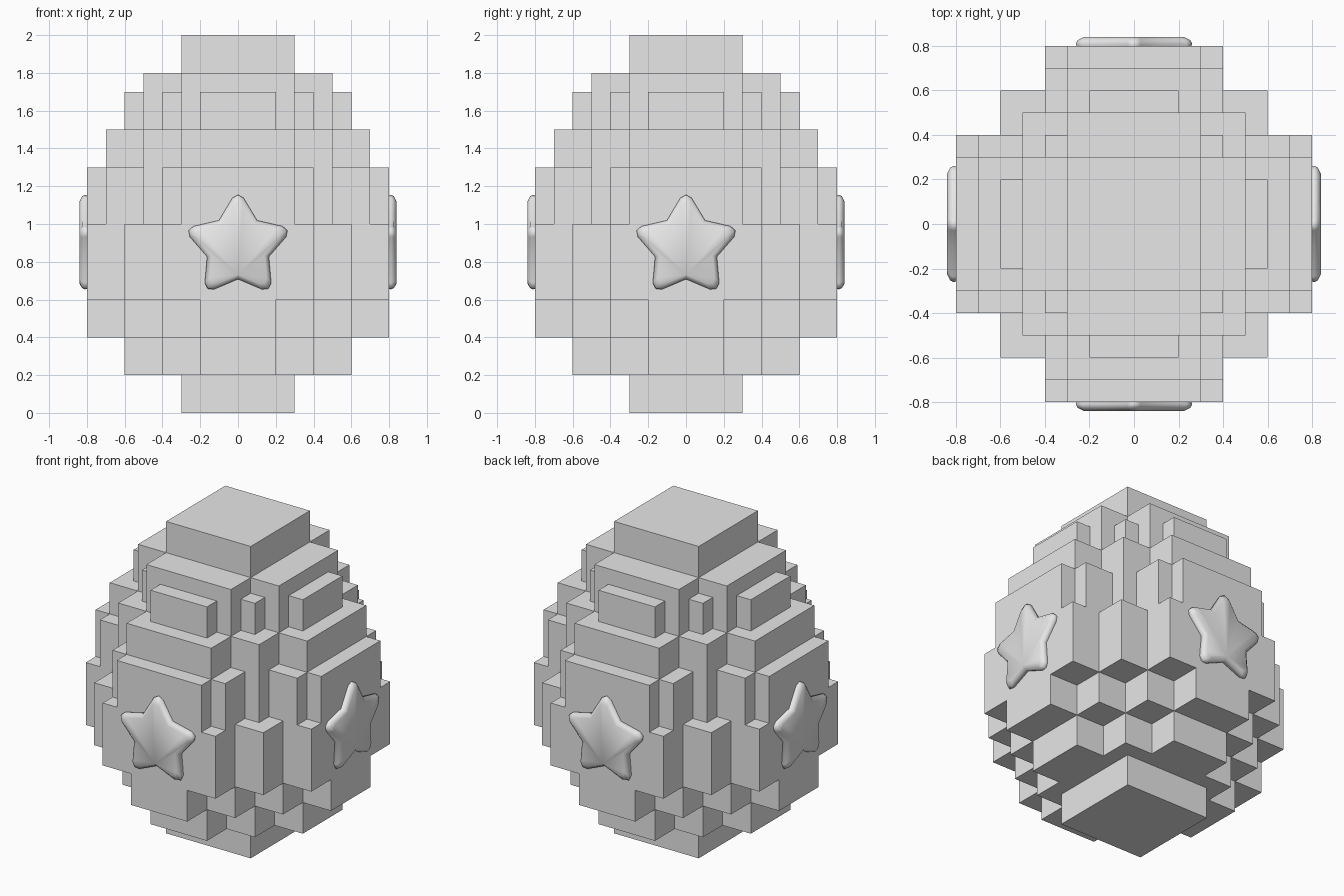
import bpy, bmesh, math
from mathutils import Matrix

if "Cube" in bpy.data.objects:
    bpy.data.objects.remove(bpy.data.objects["Cube"])

grey = bpy.data.materials.new("plain grey")
grey.diffuse_color = (0.8, 0.8, 0.8, 1)
grey.use_nodes = True
grey.node_tree.nodes["Principled BSDF"].inputs["Base Color"].default_value = grey.diffuse_color


def add_object(name, bm):
    mesh = bpy.data.meshes.new(name)
    bm.to_mesh(mesh)
    bm.free()
    mesh.materials.append(grey)
    ob = bpy.data.objects.new(name, mesh)
    bpy.context.collection.objects.link(ob)
    return ob


# Egg layers in tenths: (bottom, top, half sizes of the crossed boxes)
LAYERS = [
    (0, 2, [(3, 3)]),
    (2, 4, [(6, 2), (4, 4)]),
    (4, 6, [(8, 2), (6, 4)]),
    (6, 10, [(8, 4), (6, 6)]),
    (10, 13, [(8, 3), (7, 4), (5, 5)]),
    (13, 15, [(7, 3), (5, 5)]),
    (15, 17, [(6, 2), (5, 3), (4, 4)]),
    (17, 18, [(5, 3)]),
    (18, 20, [(3, 3)]),
]

solid = set()
for z0, z1, boxes in LAYERS:
    for a, b in boxes:
        for hx, hy in ((a, b), (b, a)):
            solid.update((x, y, z) for x in range(-hx, hx)
                         for y in range(-hy, hy) for z in range(z0, z1))

# Blocky egg: only the outer skin of the stacked layers
bm = bmesh.new()
cache = {}


def vert(p):
    if p not in cache:
        cache[p] = bm.verts.new([c / 10 for c in p])
    return cache[p]


for cell in solid:
    for axis in range(3):
        for side in (0, 1):
            near = list(cell)
            near[axis] += 2 * side - 1
            if tuple(near) in solid:
                continue
            u, v = (axis + 1) % 3, (axis + 2) % 3
            corners = []
            for du, dv in ((0, 0), (1, 0), (1, 1), (0, 1)):
                p = list(cell)
                p[axis] += side
                p[u] += du
                p[v] += dv
                corners.append(vert(tuple(p)))
            bm.faces.new(corners if side else corners[::-1])
bmesh.ops.dissolve_limit(bm, angle_limit=0.01, verts=bm.verts[:], edges=bm.edges[:])
add_object("egg_body", bm)

# Star outline: blunt tips, starting at the lowest inner corner
outline = []
for i in range(5):
    a = math.radians(-90 + 72 * i)
    for da, r in ((0, 0.172), (29.5, 0.26), (36, 0.275), (42.5, 0.26)):
        t = a + math.radians(da)
        outline.append((r * math.cos(t), r * math.sin(t)))


def star(name, turn):
    bm = bmesh.new()
    rings = [[bm.verts.new((x * s, -d, 0.88 + z * s)) for x, z in outline]
             for d, s in ((0.795, 0.98), (0.81, 1.0), (0.825, 0.97), (0.84, 0.86))]
    n = len(outline)
    for lo, hi in zip(rings, rings[1:]):
        for i in range(n):
            j = (i + 1) % n
            bm.faces.new((lo[i], lo[j], hi[j], hi[i]))
    top = rings[-1]
    for i in range(1, n - 1):  # fan from the lowest inner corner
        bm.faces.new((top[0], top[i], top[i + 1]))
    for f in bm.faces:
        f.smooth = True
    bm.transform(Matrix.Rotation(math.radians(turn), 4, 'Z'))
    add_object(name, bm)


# Puffy stars on all four sides
for name, turn in (("star_front", 0), ("star_right", 90),
                   ("star_back", 180), ("star_left", 270)):
    star(name, turn)
